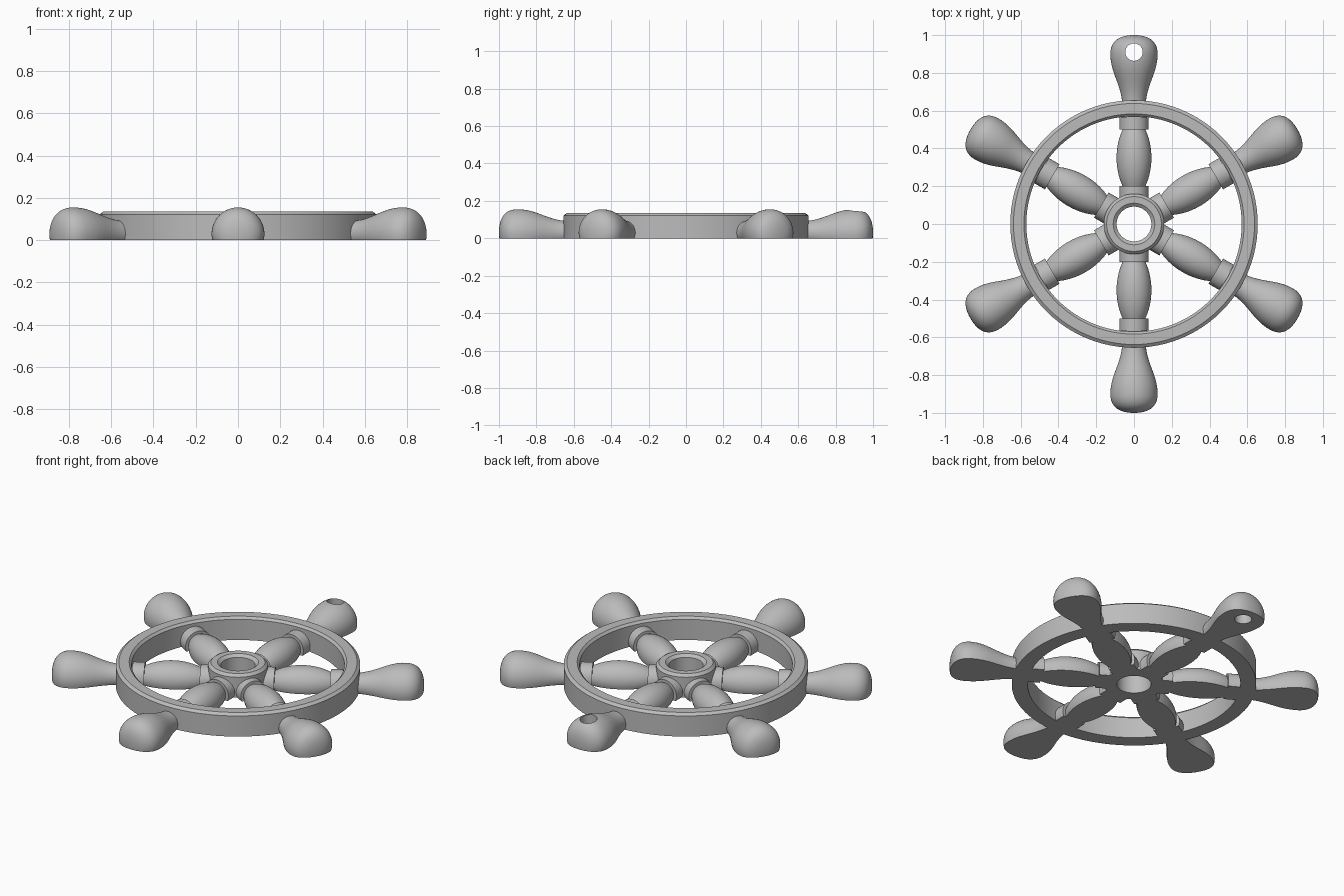
import bpy, bmesh, math
from mathutils import Vector, Matrix
from mathutils.geometry import interpolate_bezier

if "Cube" in bpy.data.objects:
    bpy.data.objects.remove(bpy.data.objects["Cube"])

AXIS_Z = 0.03  # height of the spoke axes above the flat underside
HUB_COLLAR, RIM_COLLAR = 0.077, 0.077

grey = bpy.data.materials.new("plain grey")
grey.use_nodes = True
grey.diffuse_color = (0.5, 0.5, 0.5, 1)
grey.node_tree.nodes["Principled BSDF"].inputs["Base Color"].default_value = (0.5, 0.5, 0.5, 1)


def curve(a, b, c, d, n=14):
    """Sample a smooth stretch of profile."""
    pts = interpolate_bezier(*[Vector((p[0], p[1], 0)) for p in (a, b, c, d)], n)
    return [(p.x, p.y) for p in pts]


def revolve(points, axis, centre, closed, steps):
    """Spin a profile all the way round an axis."""
    bm = bmesh.new()
    verts = [bm.verts.new(p) for p in points]
    pairs = list(zip(verts, verts[1:]))
    if closed:
        pairs.append((verts[-1], verts[0]))
    edges = [bm.edges.new(p) for p in pairs]
    bmesh.ops.spin(bm, geom=verts + edges, cent=centre, axis=axis,
                   angle=math.tau, steps=steps)
    bmesh.ops.remove_doubles(bm, verts=bm.verts, dist=1e-5)
    return bm


def finish(bm, name):
    bmesh.ops.recalc_face_normals(bm, faces=bm.faces)
    mesh = bpy.data.meshes.new(name)
    bm.to_mesh(mesh)
    bm.free()
    mesh.materials.append(grey)
    obj = bpy.data.objects.new(name, mesh)
    bpy.context.collection.objects.link(obj)
    return obj


def smooth(obj):
    bpy.ops.object.select_all(action="DESELECT")
    obj.select_set(True)
    bpy.context.view_layer.objects.active = obj
    bpy.ops.object.shade_smooth_by_angle(angle=math.radians(30))


def ring(name, profile):
    bm = revolve([(r, 0, z) for r, z in profile], (0, 0, 1), (0, 0, 0), True, 96)
    smooth(finish(bm, name))


def turned(name, profile, angle):
    """Lathe-turned part lying along a spoke, cut flat at the ground."""
    bm = revolve([(x, 0, AXIS_Z + r) for x, r in profile],
                 (1, 0, 0), (0, 0, AXIS_Z), False, 48)
    cut = bmesh.ops.bisect_plane(bm, geom=bm.verts[:] + bm.edges[:] + bm.faces[:],
                                 plane_co=(0, 0, 0), plane_no=(0, 0, 1), clear_inner=True)
    rim_edges = [e for e in cut["geom_cut"] if isinstance(e, bmesh.types.BMEdge)]
    bmesh.ops.edgeloop_fill(bm, edges=rim_edges)
    bm.transform(Matrix.Rotation(angle, 4, "Z"))
    return finish(bm, name)


# Rim and hub, bevelled along their upper edges
ring("rim", [(0.57, 0), (0.655, 0), (0.655, 0.122), (0.638, 0.135), (0.583, 0.135), (0.57, 0.122)])
ring("hub", [(0.092, 0), (0.16, 0), (0.16, 0.12), (0.145, 0.135), (0.11, 0.135), (0.092, 0.12)])

# Spindle with a collar at each end
spindle = [(0.125, 0), (0.125, HUB_COLLAR), (0.2, HUB_COLLAR)]
spindle += curve((0.2, 0.06), (0.29, 0.103), (0.41, 0.103), (0.5, 0.06), 20)
spindle += [(0.5, RIM_COLLAR), (0.565, RIM_COLLAR), (0.565, 0.07), (0.61, 0.07), (0.61, 0)]

# Pear-shaped grip
grip = [(0.6, 0)] + curve((0.6, 0.06), (0.74, 0.06), (0.79, 0.125), (0.9, 0.125), 18)
grip += curve((0.9, 0.125), (0.96, 0.125), (1, 0.09), (1, 0), 18)[1:]

for i in range(6):
    angle = math.radians(90 + 60 * i)
    smooth(turned(f"spindle_{i + 1}", spindle, angle))
    handle = turned(f"handle_{i + 1}", grip, angle)
    if i == 0:
        # Hanging hole through the rear handle
        bpy.ops.mesh.primitive_cylinder_add(vertices=48, radius=0.046, depth=1, location=(0, 0.91, 0))
        cutter = bpy.context.object
        cutter.hide_render = True
        cutter.data.materials.append(grey)
        hole = handle.modifiers.new("hanging_hole", "BOOLEAN")
        hole.operation = "DIFFERENCE"
        hole.solver = "EXACT"
        hole.object = cutter
        bpy.context.view_layer.objects.active = handle
        bpy.ops.object.modifier_apply(modifier=hole.name)
        bpy.data.objects.remove(cutter)
    smooth(handle)
